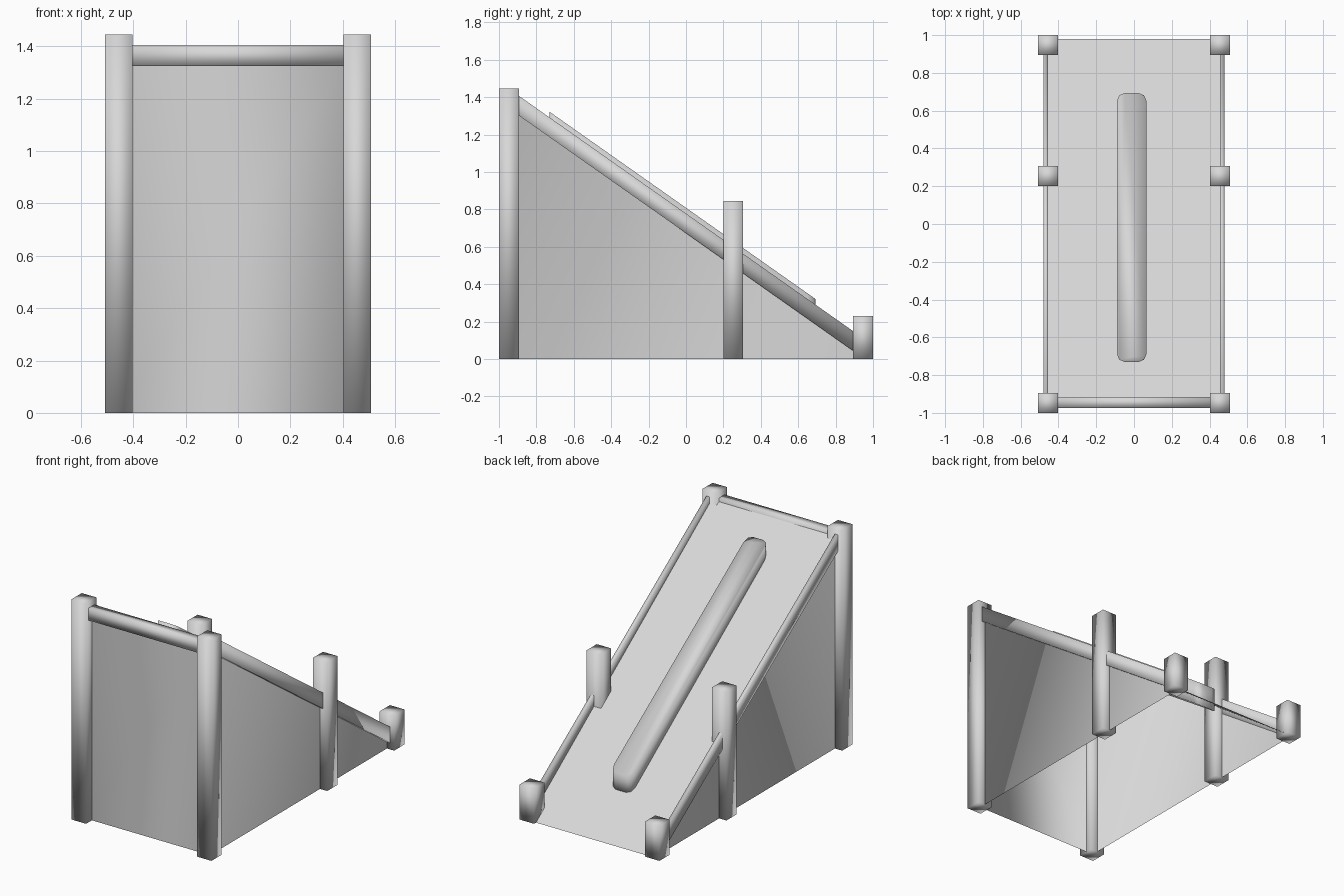
import bpy, bmesh, math
from mathutils import Matrix

if "Cube" in bpy.data.objects:
    bpy.data.objects.remove(bpy.data.objects["Cube"], do_unlink=True)

# One plain grey for the whole model
GREY = (0.68, 0.68, 0.68, 1)
grey = bpy.data.materials.new("plain_grey")
grey.use_nodes = True
grey.diffuse_color = GREY
grey.node_tree.nodes["Principled BSDF"].inputs["Base Color"].default_value = GREY


def finish(name, bm, smooth=True):
    for f in bm.faces:
        f.smooth = smooth
    mesh = bpy.data.meshes.new(name)
    bm.to_mesh(mesh)
    bm.free()
    mesh.materials.append(grey)
    obj = bpy.data.objects.new(name, mesh)
    bpy.context.collection.objects.link(obj)
    return obj


def box(name, center, size, tilt=0.0):
    bm = bmesh.new()
    bmesh.ops.create_cube(bm, size=1, matrix=Matrix.Diagonal((*size, 1)))
    bm.transform(Matrix.Translation(center) @ Matrix.Rotation(tilt, 4, "X"))
    return finish(name, bm)


W = 0.455                                  # half width between post centres
FRONT, BACK, TOP = -0.94, 0.98, 1.4        # ramp wedge extents
SLOPE = -0.704                             # fall of the rails and raised strip

for side, s in (("left", 1), ("right", -1)):
    # Posts, three per side, stepping down to the back
    for place, y, h in (("front", -0.947, 1.445), ("middle", 0.253, 0.845), ("back", 0.947, 0.23)):
        box(f"{place}_post_{side}", (s * W, y, h / 2), (0.105, 0.106, h))

    # Sloping side rail, its ends buried in the posts
    box(f"side_rail_{side}", (s * 0.466, 0, 0.725), (0.024, 2.26, 0.086), math.atan(SLOPE))

# Bar across the top of the front
box("front_bar", (0, -0.945, 1.365), (2 * W, 0.06, 0.08))

# Front and side walls, open underneath
bm = bmesh.new()
fl, fr, fl_top, fr_top, bl, br = [bm.verts.new(p) for p in (
    (W, FRONT, 0), (-W, FRONT, 0), (W, FRONT, TOP), (-W, FRONT, TOP), (W, BACK, 0), (-W, BACK, 0))]
bm.faces.new((fr, fl, fl_top, fr_top))
bm.faces.new((fl, bl, fl_top))
bm.faces.new((br, fr, fr_top))
finish("walls", bm)

# Ramp surface
bm = bmesh.new()
bm.faces.new([bm.verts.new(p) for p in (
    (-W, FRONT, TOP), (W, FRONT, TOP), (W, BACK, 0), (-W, BACK, 0))])
finish("ramp", bm, smooth=False)

# Raised strip with rounded corners, set through the ramp
X0, X1, Y0, Y1, R = -0.09, 0.065, -0.73, 0.693, 0.04
plan = []
for cx, cy, start in ((X1, Y1, 0), (X0, Y1, 90), (X0, Y0, 180), (X1, Y0, 270)):
    mx = cx - math.copysign(R, cx)
    my = cy - math.copysign(R, cy)
    for k in range(3):
        a = math.radians(start + 45 * k)
        plan.append((mx + R * math.cos(a), my + R * math.sin(a)))
bm = bmesh.new()
face = bm.faces.new([bm.verts.new((x, y, 0.808 + SLOPE * y)) for x, y in plan])
ext = bmesh.ops.extrude_face_region(bm, geom=[face])
lower = [v for v in ext["geom"] if isinstance(v, bmesh.types.BMVert)]
bmesh.ops.translate(bm, verts=lower, vec=(0, 0, -0.16))
bmesh.ops.recalc_face_normals(bm, faces=bm.faces)
finish("raised_strip", bm)
